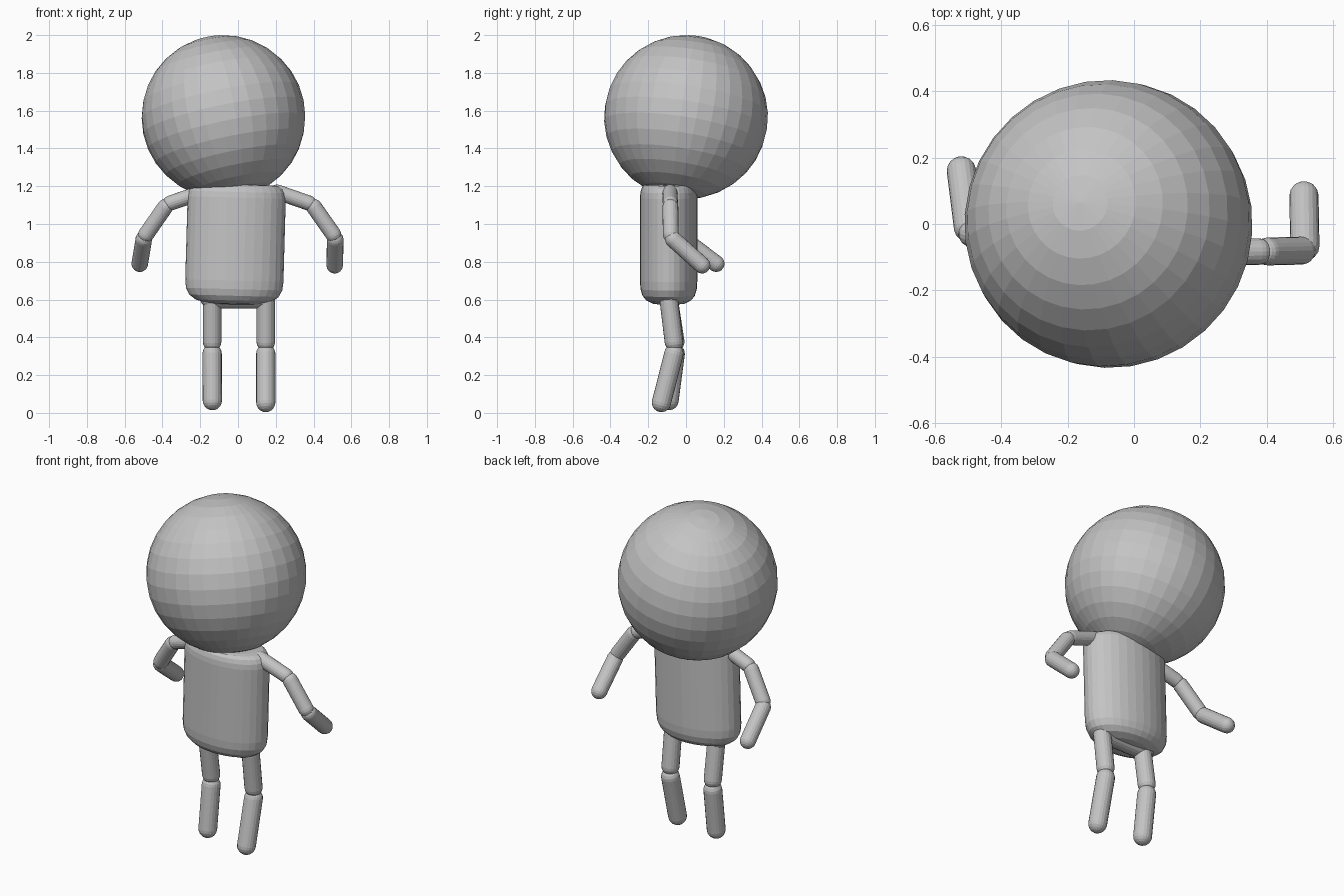
import bpy, bmesh
from math import sin, cos, pi
from mathutils import Vector

if "Cube" in bpy.data.objects:
    bpy.data.objects.remove(bpy.data.objects["Cube"], do_unlink=True)

grey = bpy.data.materials.new("plain grey")
grey.use_nodes = True
colour = (0.55, 0.55, 0.55, 1)
grey.diffuse_color = colour
grey.node_tree.nodes["Principled BSDF"].inputs["Base Color"].default_value = colour


def finish(name, bm):
    """Turn a bmesh into a named, flat-shaded grey object."""
    bmesh.ops.recalc_face_normals(bm, faces=bm.faces)
    mesh = bpy.data.meshes.new(name)
    bm.to_mesh(mesh)
    bm.free()
    mesh.materials.append(grey)
    ob = bpy.data.objects.new(name, mesh)
    bpy.context.collection.objects.link(ob)
    return ob


def lathe(name, profile, sides):
    """Revolve (radius, height) points round z; the end points are poles."""
    bm = bmesh.new()
    rings = [[bm.verts.new((r * cos(2 * pi * i / sides), r * sin(2 * pi * i / sides), z))
              for i in range(sides)] for r, z in profile[1:-1]]
    poles = [bm.verts.new((0, 0, profile[k][1])) for k in (0, -1)]
    for i in range(sides):
        j = (i + 1) % sides
        for a, b in zip(rings, rings[1:]):
            bm.faces.new((a[i], a[j], b[j], b[i]))
        bm.faces.new((poles[0], rings[0][j], rings[0][i]))
        bm.faces.new((poles[1], rings[-1][i], rings[-1][j]))
    return finish(name, bm)


def aim(ob, start, axis):
    ob.location = start
    ob.rotation_mode = 'QUATERNION'
    ob.rotation_quaternion = Vector(axis).to_track_quat('Z', 'Y')


def capsule(name, start, end, radius, steps=5):
    """Round-ended limb whose end spheres are centred on start and end."""
    start, end = Vector(start), Vector(end)
    length = (end - start).length
    arc = [k * pi / 2 / steps for k in range(steps + 1)]
    low = [(radius * sin(t), -radius * cos(t)) for t in arc]
    high = [(radius * cos(t), length + radius * sin(t)) for t in arc]
    aim(lathe(name, low + high, 20), start, end - start)


# Head: a sphere leaning slightly to its right and back
bm = bmesh.new()
bmesh.ops.create_uvsphere(bm, u_segments=32, v_segments=16, radius=0.434)
aim(finish("head", bm), (-0.077, 0, 1.566), (-0.2, 0.15, 0.97))

# Torso: an oval barrel with rounded ends
torso = lathe("torso", [(0, -0.32), (0.55, -0.312), (0.78, -0.295), (0.91, -0.27), (0.98, -0.235),
                        (1, -0.19), (1, 0.25), (0.98, 0.28), (0.93, 0.303), (0.84, 0.317),
                        (0.72, 0.32), (0, 0.32)], 32)
torso.scale = (0.26, 0.152, 1)
torso.location = (-0.014, -0.092, 0.89)
torso.rotation_euler.y = 0.028

# Hips: a bar joining the tops of the legs
capsule("hips", (-0.145, -0.09, 0.608), (0.143, -0.09, 0.608), 0.055)

# Legs: hip, knee and foot centres
legs = {"right": ((-0.137, -0.09, 0.59), (-0.137, -0.057, 0.345), (-0.136, -0.09, 0.065)),
        "left": ((0.147, -0.09, 0.59), (0.147, -0.064, 0.345), (0.147, -0.13, 0.055))}
for side, (hip, knee, foot) in legs.items():
    gap = Vector((0, 0, 0.031))
    capsule(side + "_thigh", hip, Vector(knee) + gap, 0.049)
    capsule(side + "_shin", Vector(knee) - gap, foot, 0.051)

# Arms: shoulder, upper joint, elbow and hand centres
arms = {"right": ((-0.2, -0.085, 1.165), (-0.375, -0.07, 1.105), (-0.497, -0.025, 0.93),
                  (-0.52, 0.16, 0.79)),
        "left": ((0.19, -0.085, 1.175), (0.392, -0.083, 1.105), (0.515, -0.08, 0.93),
                 (0.512, 0.085, 0.782))}
for side, joints in arms.items():
    for part, radius, a, b in zip(("shoulder", "upper_arm", "forearm"),
                                  (0.04, 0.042, 0.044), joints, joints[1:]):
        a, b = Vector(a), Vector(b)
        gap = (b - a).normalized() * 0.018
        capsule(side + "_" + part, a + gap, b if part == "forearm" else b - gap, radius)
